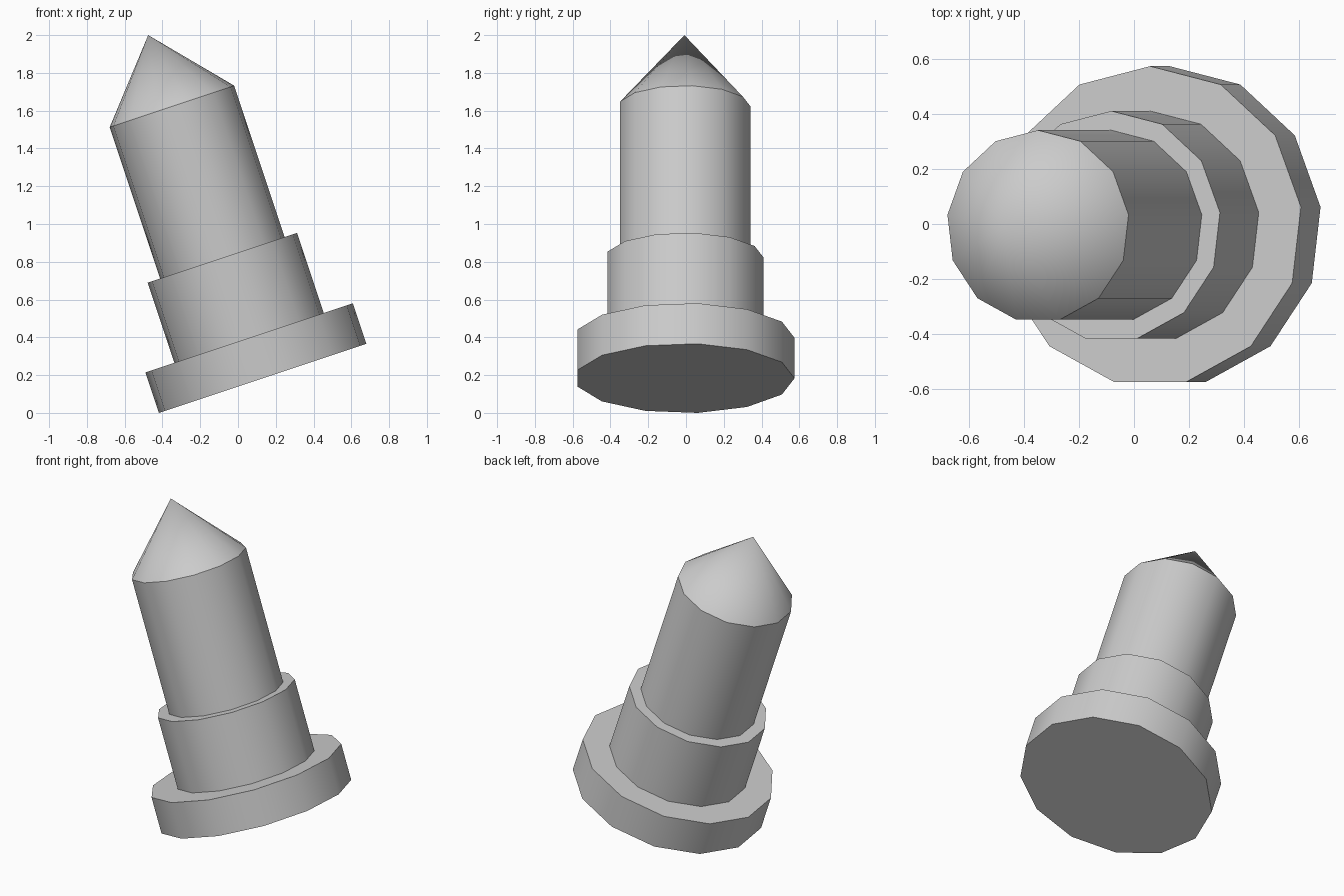
import bpy, bmesh, math
from mathutils import Matrix

if "Cube" in bpy.data.objects:
    bpy.data.objects.remove(bpy.data.objects["Cube"])

SIDES = 13
TILT = math.atan(1 / 3)
# (radius, distance along the axis): flange, collar, shaft
PROFILE = [(0.583, 0), (0.583, 0.226), (0.42, 0.226), (0.42, 0.673),
           (0.35, 0.673), (0.35, 1.517)]
TIP = 1.915

bm = bmesh.new()
rings = []
for r, h in PROFILE:
    ring = []
    for i in range(SIDES):
        a = math.pi / 2 + math.tau * i / SIDES
        ring.append(bm.verts.new((r * math.cos(a), r * math.sin(a), h)))
    rings.append(ring)

# stepped sides
for lo, hi in zip(rings, rings[1:]):
    for i in range(SIDES):
        j = (i + 1) % SIDES
        bm.faces.new((lo[i], lo[j], hi[j], hi[i]))

# flat bottom and pointed tip
bm.faces.new(rings[0][::-1])
tip = bm.verts.new((0, 0, TIP))
top = rings[-1]
for i in range(SIDES):
    bm.faces.new((top[i], top[(i + 1) % SIDES], tip))

# lean towards -x, rest on the ground, centre
bm.transform(Matrix.Rotation(-TILT, 4, 'Y'))
drop = min(v.co.z for v in bm.verts)
cx, cy = ((min(v.co[k] for v in bm.verts) + max(v.co[k] for v in bm.verts)) / 2
          for k in (0, 1))
bm.transform(Matrix.Translation((-cx, -cy, -drop)))
bmesh.ops.recalc_face_normals(bm, faces=bm.faces)

mesh = bpy.data.meshes.new("pointed_stepped_peg")
bm.to_mesh(mesh)
bm.free()
peg = bpy.data.objects.new("pointed_stepped_peg", mesh)
bpy.context.collection.objects.link(peg)
bpy.context.view_layer.objects.active = peg
peg.select_set(True)
bpy.ops.object.shade_smooth_by_angle(angle=math.radians(30))
